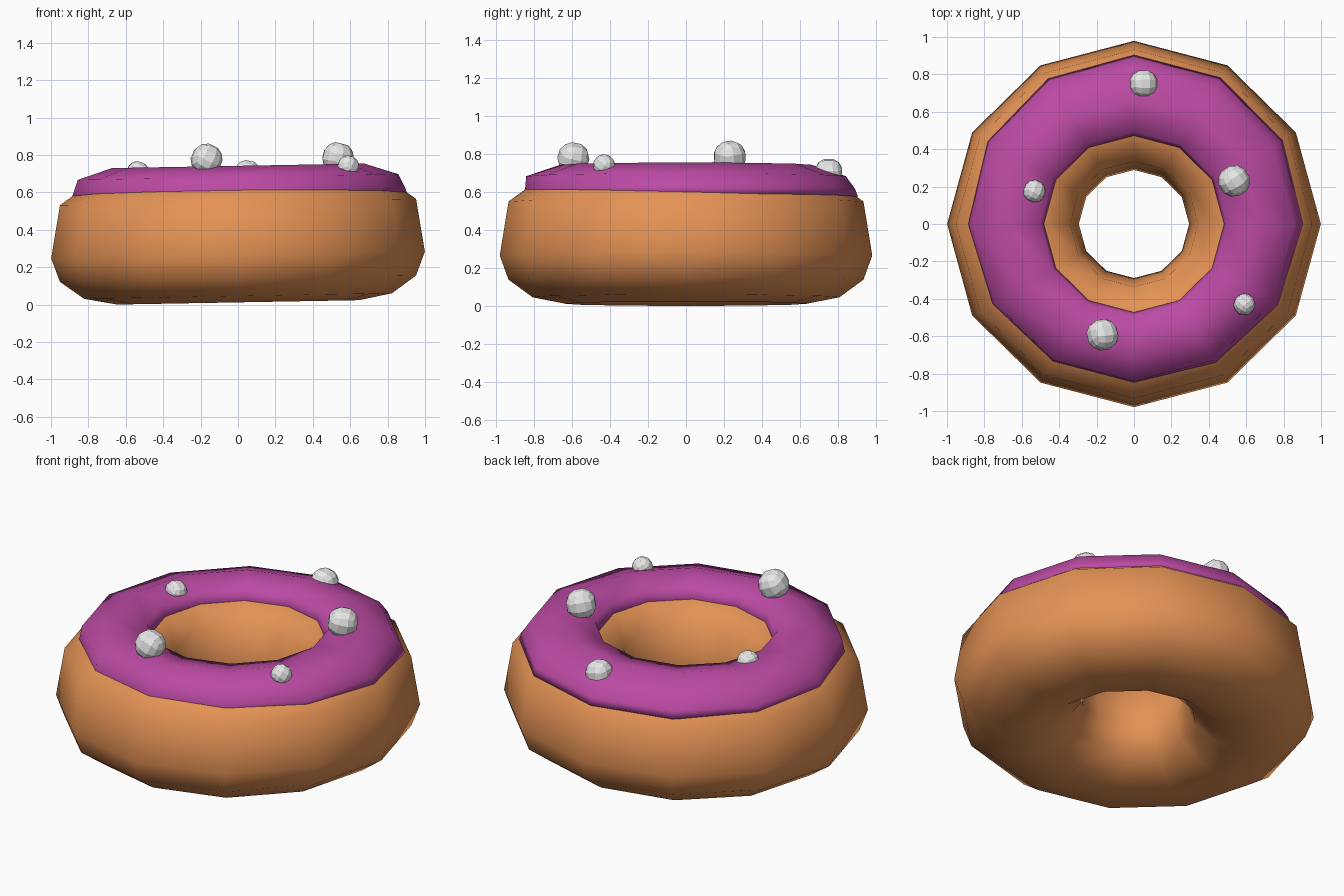
import bpy, bmesh, math

if "Cube" in bpy.data.objects:
    bpy.data.objects.remove(bpy.data.objects["Cube"])

SEG = 12      # sides around the ring
TILT = 0.018  # slight lean of the whole ring along x


def material(name, rgb):
    m = bpy.data.materials.new(name)
    m.diffuse_color = (*rgb, 1)
    m.use_nodes = True
    m.node_tree.nodes["Principled BSDF"].inputs["Base Color"].default_value = m.diffuse_color
    return m


dough_mat = material("baked dough", (0.78, 0.29, 0.09))
icing_mat = material("berry icing", (0.50, 0.068, 0.37))
ball_mat = material("silver grey", (0.8, 0.8, 0.8))


def finish(bm, name, mat, smooth):
    bmesh.ops.recalc_face_normals(bm, faces=bm.faces)
    for f in bm.faces:
        f.smooth = smooth
    me = bpy.data.meshes.new(name)
    bm.to_mesh(me)
    bm.free()
    me.materials.append(mat)
    ob = bpy.data.objects.new(name, me)
    bpy.context.collection.objects.link(ob)
    return ob


def ring(name, profile, mat, shift=lambda i, a: 0.0):
    """Sweep a closed (radius, z) profile around z in SEG steps."""
    bm = bmesh.new()
    rows = []
    for s in range(SEG):
        a = 2 * math.pi * s / SEG
        row = []
        for i, (r, z) in enumerate(profile):
            r += shift(i, a)
            x, y = r * math.cos(a), 0.98 * r * math.sin(a)
            row.append(bm.verts.new((x, y, z + TILT * x)))
        rows.append(row)
    n = len(profile)
    for s in range(SEG):
        p, q = rows[s], rows[(s + 1) % SEG]
        for i in range(n):
            j = (i + 1) % n
            bm.faces.new((p[i], q[i], q[j], p[j]))
    return finish(bm, name, mat, True)


# Dough: round section with its upper half stretched upward
dough = []
for k in range(12):
    t = math.radians(30 * k)
    lift = 0.422 if 0 < k < 6 else 0.265
    dough.append((0.647 + 0.352 * math.cos(t), lift + 0.253 * math.sin(t)))
ring("dough_ring", dough, dough_mat)

# Icing: cap over the top, its rim slightly off centre toward the back
icing = [(0.90, 0.575), (0.885, 0.615), (0.857, 0.682), (0.675, 0.742),
         (0.50, 0.705), (0.478, 0.63), (0.50, 0.60)]
ring("icing", icing, icing_mat,
     lambda i, a: (0.022 * math.sin(a) + 0.006 * math.cos(a)) if i < 2 else 0.0)

# Candy balls: faceted quad spheres
balls = [(0.05, 0.75, 0.70, 0.077), (0.535, 0.23, 0.785, 0.086),
         (-0.535, 0.175, 0.706, 0.062), (-0.168, -0.592, 0.776, 0.086),
         (0.59, -0.43, 0.74, 0.058)]
for n, (x, y, z, r) in enumerate(balls):
    bm = bmesh.new()
    bmesh.ops.create_cube(bm, size=2)
    bmesh.ops.subdivide_edges(bm, edges=bm.edges[:], cuts=2, use_grid_fill=True)
    for v in bm.verts:
        v.co = v.co.normalized() * r
    ob = finish(bm, f"candy_ball_{n + 1}", ball_mat, False)
    ob.location = (x, y, z)
    ob.rotation_euler = (0.15 * n, 0.2, 0.6 * n)
